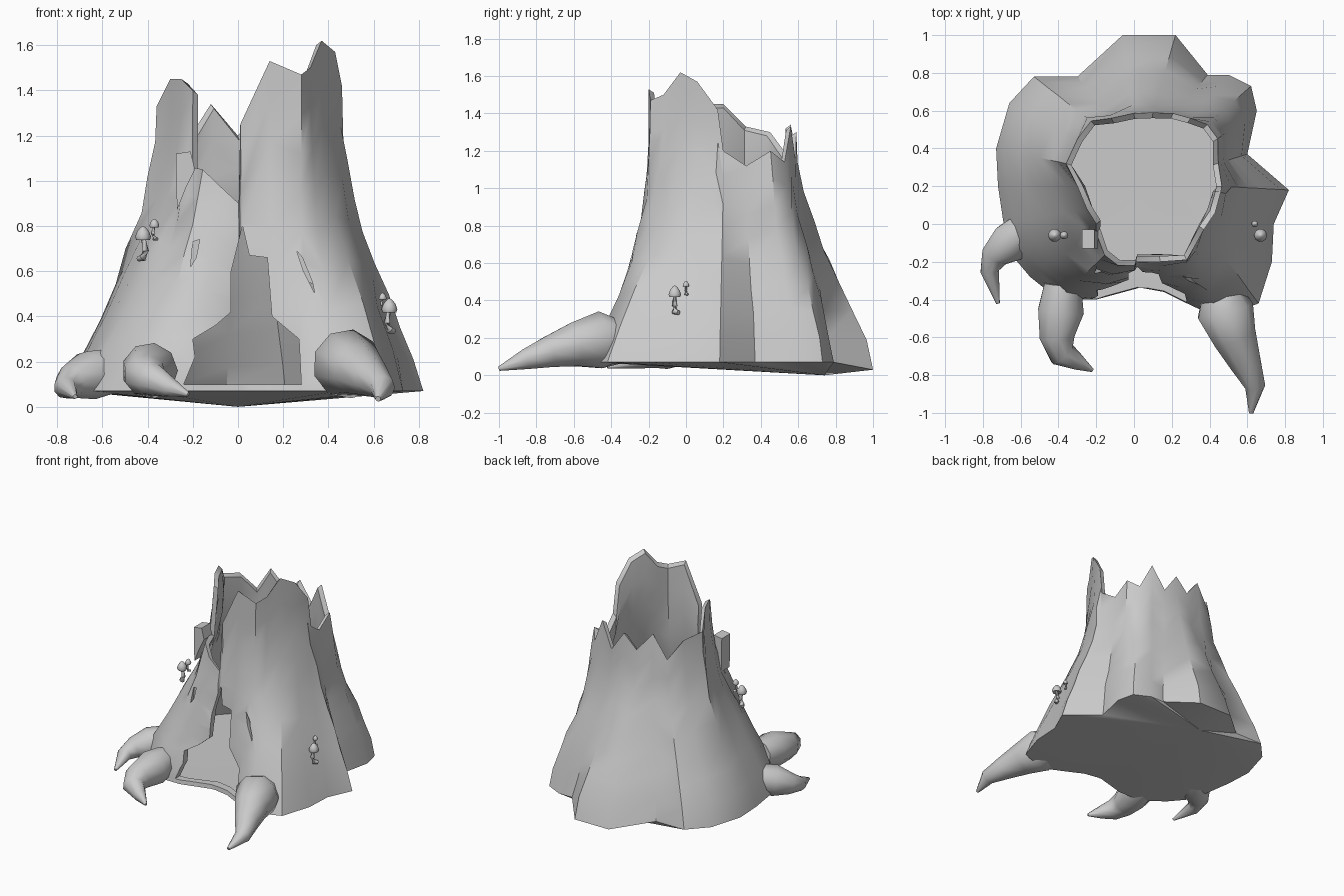
import bpy, bmesh, math, random
from mathutils import Vector

if "Cube" in bpy.data.objects:
    bpy.data.objects.remove(bpy.data.objects["Cube"])

random.seed(4)


def finish(name, bm, angle=38):
    bmesh.ops.recalc_face_normals(bm, faces=bm.faces)
    me = bpy.data.meshes.new(name)
    bm.to_mesh(me)
    bm.free()
    ob = bpy.data.objects.new(name, me)
    bpy.context.collection.objects.link(ob)
    if angle:
        bpy.ops.object.select_all(action='DESELECT')
        ob.select_set(True)
        bpy.context.view_layer.objects.active = ob
        bpy.ops.object.shade_smooth_by_angle(angle=math.radians(angle))
    return ob


def tube(bm, path, sides=9):
    """Skin a path of (x, y, z, radius) with rings and closed ends."""
    pts = [Vector(p[:3]) for p in path]
    rings = []
    for i, p in enumerate(pts):
        d = pts[min(i + 1, len(pts) - 1)] - pts[max(i - 1, 0)]
        q = d.to_track_quat('Z', 'Y')
        rings.append([bm.verts.new(p + q @ Vector((math.cos(a), math.sin(a), 0)) * path[i][3])
                      for a in (2 * math.pi * s / sides for s in range(sides))])
    for a, b in zip(rings, rings[1:]):
        for s in range(sides):
            t = (s + 1) % sides
            bm.faces.new((a[s], a[t], b[t], b[s]))
    bm.faces.new(rings[0][::-1])
    bm.faces.new(rings[-1])


def prism(name, outline, y0, y1, angle=0):
    bm = bmesh.new()
    a = [bm.verts.new((x, y0, z)) for x, z in outline]
    b = [bm.verts.new((x, y1, z)) for x, z in outline]
    n = len(a)
    for i in range(n):
        bm.faces.new((a[i], a[(i + 1) % n], b[(i + 1) % n], b[i]))
    bm.faces.new(a)
    bm.faces.new(b)
    return finish(name, bm, angle)


# Trunk columns, anticlockwise from the front: foot x, y and rim x, y, z
COLS = [
    (.02, -.34, 0, -.2, .9), (.05, -.34, .01, -.2, 1.25), (.16, -.36, .14, -.2, 1.53),
    (.28, -.42, .28, -.19, 1.47), (.45, -.5, .32, -.12, 1.5), (.66, -.42, .37, -.03, 1.62),
    (.73, -.2, .43, .06, 1.57), (.74, 0, .46, .17, 1.42), (.82, .18, .46, .2, 1.2),
    (.6, .37, .44, .32, 1.12), (.65, .6, .44, .45, 1.2), (.62, .73, .38, .52, 1.14),
    (.5, .79, .3, .56, 1.33), (.39, .79, .2, .58, 1.15), (.22, 1, .1, .59, 1.3),
    (-.06, 1, 0, .58, 1.2), (-.3, .78, -.12, .56, 1.34), (-.53, .78, -.22, .54, 1.17),
    (-.66, .64, -.3, .45, 1.3), (-.73, .4, -.36, .32, 1.33), (-.72, .2, -.3, .2, 1.45),
    (-.69, 0, -.25, .08, 1.45), (-.66, -.15, -.2, .0, 1.4), (-.55, -.28, -.18, -.03, 1.06),
    (-.4, -.4, -.14, -.15, 1.05), (-.2, -.4, -.07, -.2, .98)]
FLARE = [(.0, 1), (.07, 1), (.25, .85), (.45, .62), (.65, .4), (.85, .18), (1.05, .06), (1.25, 0), (2, 0)]


def flare(z):
    for (z0, f0), (z1, f1) in zip(FLARE, FLARE[1:]):
        if z <= z1:
            return f0 + (f1 - f0) * (z - z0) / (z1 - z0)
    return 0


# Hollow trunk shell: outer wall, rim, inner wall, floor and underside
ROWS = 8
bm = bmesh.new()
axis = Vector((.06, .2, 0))
loops = []
for bx, by, tx, ty, tz in COLS:
    z0 = .03 if by > .9 else .07
    outer, inner = [], []
    for k in range(ROWS + 1):
        t = k / ROWS
        z = z0 + (tz - z0) * t
        f = flare(z)
        p = Vector((tx + (bx - tx) * f, ty + (by - ty) * f, z))
        out = Vector((p.x - axis.x, p.y - axis.y, 0)).normalized()
        if 0 < k < ROWS:
            p += out * random.uniform(-.012, .012)
        outer.append(bm.verts.new(p))
        q = p - out * (.065 - .035 * t)
        if k == 0:
            q.z = .095
        elif k == ROWS:
            q.z -= .02
        inner.append(bm.verts.new(q))
    loops.append(outer + inner[::-1])
under = bm.verts.new((0, .74, 0))
floor = bm.verts.new((.02, .2, .09))
n = len(loops)
for i in range(n):
    a, b = loops[i], loops[(i + 1) % n]
    for k in range(len(a) - 1):
        bm.faces.new((a[k], b[k], b[k + 1], a[k + 1]))
    bm.faces.new((b[0], a[0], under))
    bm.faces.new((a[-1], b[-1], floor))
trunk = finish("trunk", bm, 0)

# Front doorway and two bark slits cut into the shell
cutters = [
    prism("doorway_cutter", [(-.24, .1), (-.19, .22), (-.2, .3), (-.1, .36), (-.03, .42), (-.03, .6),
                             (.02, .8), (.05, .67), (.13, .66), (.15, .4), (.27, .3), (.28, .1)], -1.2, -.05),
    prism("left_slit_cutter", [(-.21, .62), (-.185, .66), (-.17, .74), (-.2, .73)], -.6, -.23),
    prism("right_slit_cutter", [(.26, .69), (.29, .6), (.34, .5), (.33, .55), (.285, .66)], -.6, -.27)]
bpy.ops.object.select_all(action='DESELECT')
trunk.select_set(True)
bpy.context.view_layer.objects.active = trunk
for c in cutters:
    c.hide_render = True
    m = trunk.modifiers.new(c.name, 'BOOLEAN')
    m.operation = 'DIFFERENCE'
    m.solver = 'EXACT'
    m.object = c
    bpy.ops.object.modifier_apply(modifier=m.name)
for c in cutters:
    bpy.data.objects.remove(c)
bpy.ops.object.shade_smooth_by_angle(angle=math.radians(38))

# Roots
ROOTS = {
    "right_root": [(.46, -.34, .19, .1), (.48, -.46, .19, .155), (.53, -.6, .165, .12),
                   (.59, -.74, .125, .085), (.64, -.86, .085, .055), (.62, -1, .035, .012)],
    "front_left_root": [(-.38, -.32, .17, .1), (-.39, -.46, .16, .125), (-.41, -.6, .14, .095),
                        (-.38, -.69, .12, .075), (-.3, -.73, .085, .045), (-.22, -.775, .055, .01)],
    "left_root": [(-.56, -.02, .16, .1), (-.66, -.1, .14, .11), (-.74, -.17, .11, .075),
                  (-.765, -.25, .085, .05), (-.72, -.42, .045, .01)]}
for name, path in ROOTS.items():
    bm = bmesh.new()
    tube(bm, path)
    finish(name, bm, 50)

# Loose bark splinter on the left
prism("bark_splinter", [(-.275, 1.12), (-.21, 1.13), (-.19, 1.05), (-.23, .97), (-.27, .87)], -.13, -.03, 30)


# Mushrooms: bent stem and domed cap
def mushroom(name, x, y, z, s, side):
    bm = bmesh.new()
    tube(bm, [(x - side * .02 * s, y + .02 * s, z - .085 * s, .012 * s),
              (x, y, z - .08 * s, .018 * s), (x + side * .012 * s, y, z - .05 * s, .014 * s),
              (x, y, z + .01 * s, .011 * s)], 8)
    tube(bm, [(x, y, z + h * s, r * s) for h, r in
              ((.008, .012), (-.002, .03), (.012, .035), (.035, .027), (.052, .014), (.06, .003))], 10)
    finish(name, bm, 50)


mushroom("left_mushroom", -.42, -.06, .74, 1, -1 * -1)
mushroom("left_small_mushroom", -.37, -.06, .795, .62, -1)
mushroom("right_mushroom", .67, -.06, .42, 1, -1)
mushroom("right_small_mushroom", .64, 0, .475, .5, -1)
